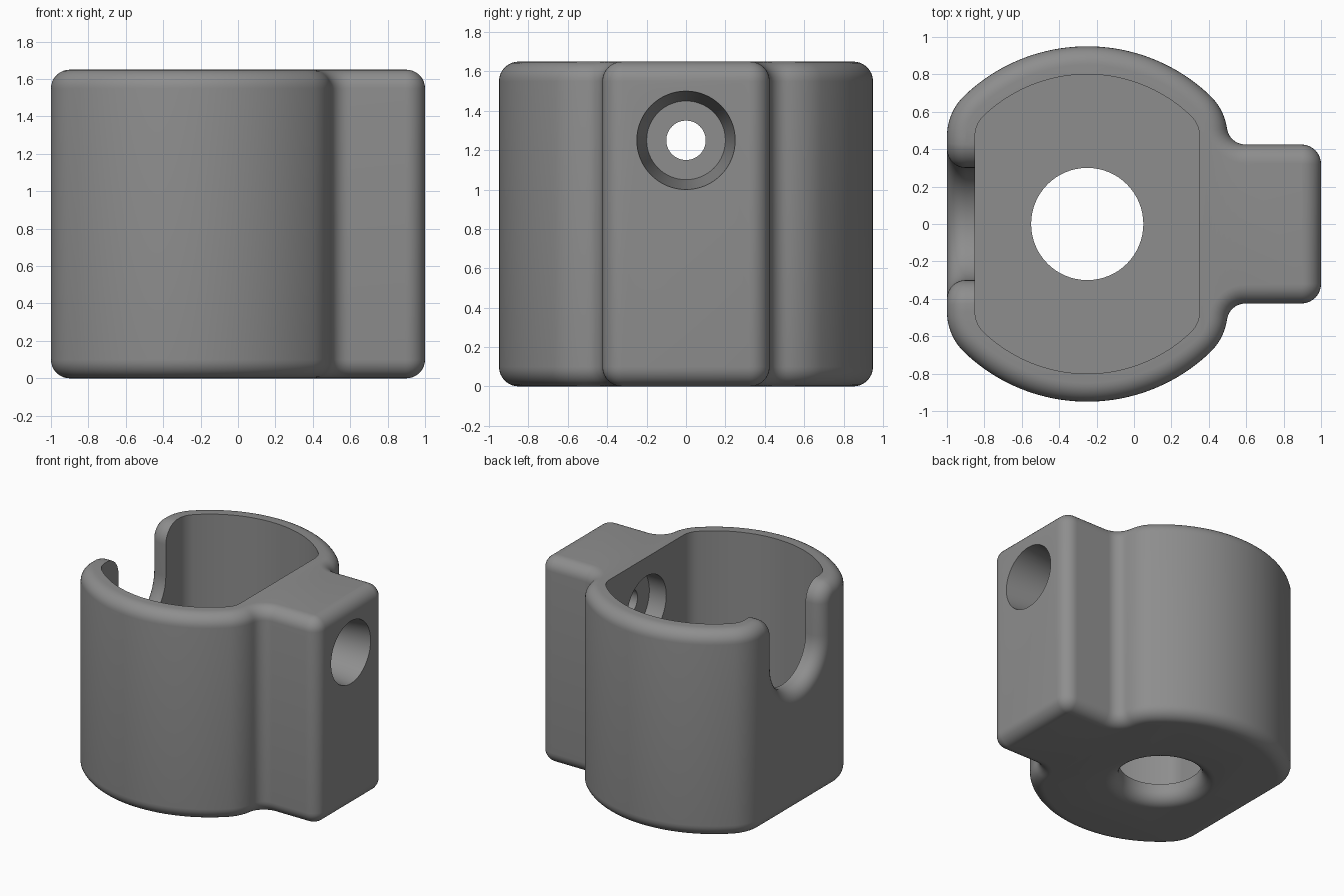
import bpy, bmesh, math
from mathutils import Matrix

if "Cube" in bpy.data.objects:
    bpy.data.objects.remove(bpy.data.objects["Cube"])

H, FIL, WALL = 1.65, 0.1, 0.15      # height, edge fillet, wall thickness
HOLE_Z = 1.25                       # height of cross bore and notch centre
CX = -0.25                          # body axis


def arc(cx, cy, r, a0, a1, n):
    return [(cx + r * math.cos(math.radians(a0 + (a1 - a0) * i / n)),
             cy + r * math.sin(math.radians(a0 + (a1 - a0) * i / n))) for i in range(n + 1)]


def mirror(half):
    return half + [(x, -y) for x, y in reversed(half)]


# Corner arcs shared by body and cavity
FY = math.sqrt(0.65 ** 2 - 0.45 ** 2)
FA = math.degrees(math.atan2(FY, 0.45))
JY = 0.525
JX = 0.2 + math.sqrt(0.16 - (JY - FY) ** 2)
JA = math.degrees(math.atan2(JY - FY, JX - 0.2))


def shell(d, start):
    return (arc(0.2, FY, 0.3 - d, start, FA, 10)
            + arc(CX, 0, 0.95 - d, FA, 180 - FA, 40)[1:-1]
            + arc(-0.7, FY, 0.3 - d, 180 - FA, 180, 10))


def body_outline(d):
    return mirror(arc(0.895, 0.32, 0.105 - d, 0, 90, 8)
                  + arc(JX, JY, 0.1 + d, 270, 180 + JA, 8)
                  + shell(d, JA)[1:])


def loft(name, rings):
    """Closed solid through rings of 3D points with equal counts."""
    bm = bmesh.new()
    vs = [[bm.verts.new(p) for p in ring] for ring in rings]
    n = len(vs[0])
    for a, b in zip(vs, vs[1:]):
        for i in range(n):
            j = (i + 1) % n
            bm.faces.new((a[i], a[j], b[j], b[i]))
    bm.faces.new(vs[0][::-1])
    bm.faces.new(vs[-1])
    bmesh.ops.recalc_face_normals(bm, faces=bm.faces)
    me = bpy.data.meshes.new(name)
    bm.to_mesh(me)
    bm.free()
    ob = bpy.data.objects.new(name, me)
    bpy.context.collection.objects.link(ob)
    return ob


def lathe(name, profile, matrix, n=64):
    """Solid of (radius, height) steps, placed by a matrix."""
    ob = loft(name, [[(x, y, z) for x, y in arc(0, 0, r, 0, 360, n)[:-1]] for r, z in profile])
    ob.data.transform(matrix)
    return ob


# Body with rounded top and bottom edges
steps = [math.radians(90 * i / 8) for i in range(9)]
levels = [(FIL * (1 - math.sin(t)), FIL * (1 - math.cos(t))) for t in steps]
levels += [(d, H - z) for d, z in reversed(levels)]
body = loft("housing", [[(x, y, z) for x, y in body_outline(d)] for d, z in levels])

# Cavity cutter
cavity = mirror(shell(WALL, 0))
cutters = [loft("cavity_cutter", [[(x, y, z) for x, y in cavity] for z in (WALL, 2)])]

# Floor hole, flared at the underside
flare = [(0.4, -0.1)] + [(0.4 - FIL * math.sin(t), FIL * (1 - math.cos(t))) for t in steps] + [(0.3, 0.3)]
cutters.append(lathe("floor_hole_cutter", flare, Matrix.Translation((CX, 0, 0))))

# Cross bore: tapered outer seat, small through hole, inner recess
along_x = Matrix.Translation((0, 0, HOLE_Z)) @ Matrix.Rotation(math.pi / 2, 4, 'Y')
bore = [(0.25, 0.2), (0.25, 0.5), (0.1, 0.5), (0.1, 0.6), (0.2, 0.6), (0.25, 1.0), (0.2625, 1.1)]
cutters.append(lathe("cross_bore_cutter", bore, along_x))


# Notch in the flat wall with a rounded outer lip
def notch(e, x):
    half = ([(0.45, 1.9)] + arc(0.45, H - 0.148, 0.15 - e, 90, 180, 10)
            + arc(0, HOLE_Z, 0.3 + e, 0, -90, 16))
    pts = half + [(-y, z) for y, z in reversed(half[:-1])]
    return [(x, y, z) for y, z in pts]


lip = [notch(0, -0.7)] + [notch(FIL * (1 - math.cos(t)), -0.9 - FIL * math.sin(t)) for t in steps]
cutters.append(loft("notch_cutter", lip + [notch(FIL, -1.1)]))

for c in cutters:
    c.hide_render = True
    m = body.modifiers.new(c.name, 'BOOLEAN')
    m.operation, m.solver, m.object = 'DIFFERENCE', 'EXACT', c

# Apply the cuts, then remove the cutters
bpy.context.view_layer.objects.active = body
body.select_set(True)
for m in list(body.modifiers):
    bpy.ops.object.modifier_apply(modifier=m.name)
for c in cutters:
    bpy.data.objects.remove(c, do_unlink=True)

grey = bpy.data.materials.new("mid_grey")
grey.diffuse_color = (0.27, 0.27, 0.27, 1)
grey.use_nodes = True
grey.node_tree.nodes["Principled BSDF"].inputs["Base Color"].default_value = grey.diffuse_color
body.data.materials.clear()
body.data.materials.append(grey)
bpy.ops.object.shade_smooth_by_angle(angle=math.radians(30))
